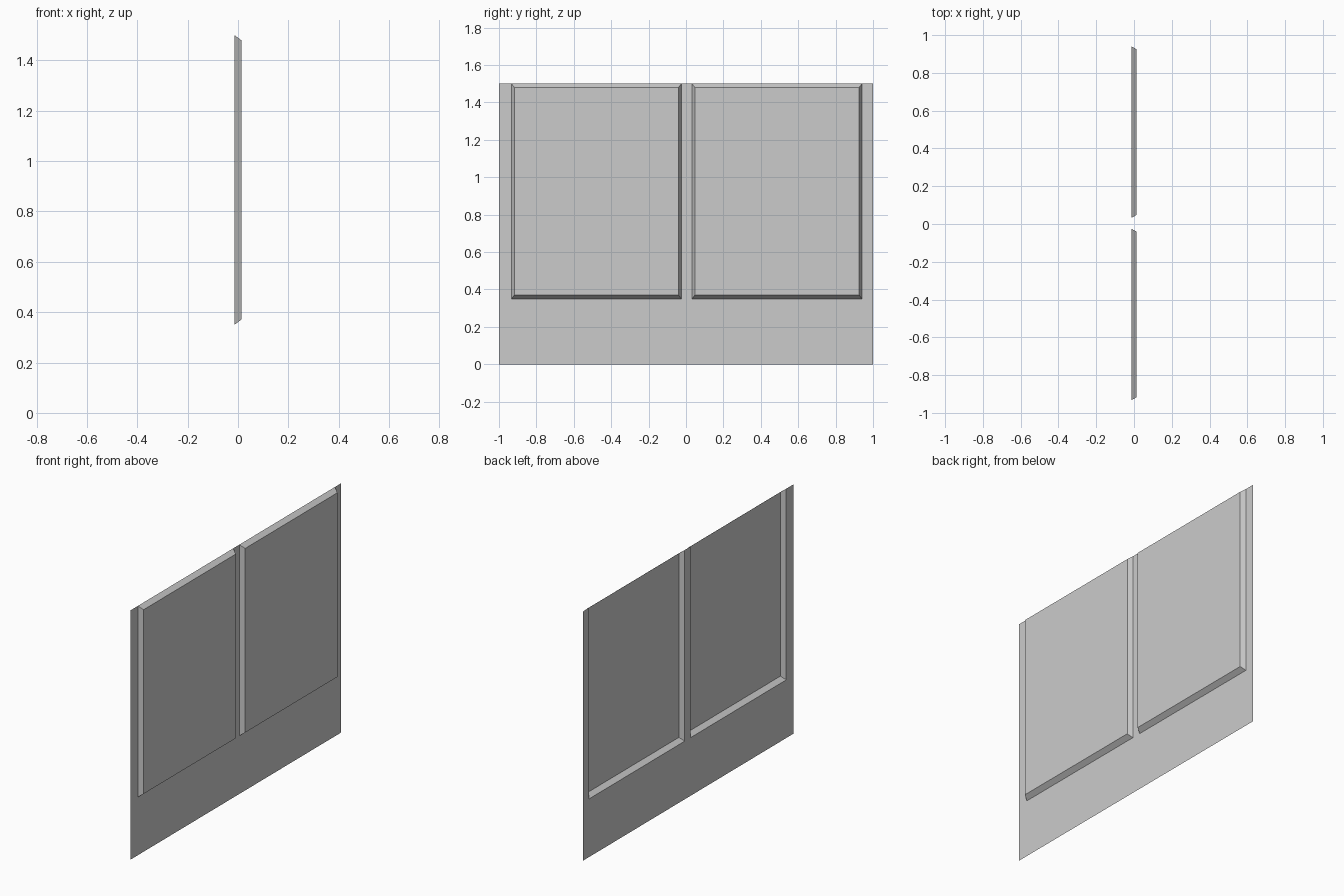
import bpy
import bmesh

cube = bpy.data.objects.get("Cube")
if cube:
    bpy.data.objects.remove(cube, do_unlink=True)

# Material
grey = bpy.data.materials.new("plain grey")
grey.use_nodes = True
colour = (0.6, 0.6, 0.6, 1)
grey.diffuse_color = colour
grey.node_tree.nodes["Principled BSDF"].inputs["Base Color"].default_value = colour

# Thin sheet, divided into stiles, a lower rail and two panel fields
BACK, FRONT = -0.014, 0.014
Y_CUTS = [-1, -0.933, -0.025, 0.032, 0.941, 1]
Z_CUTS = [0, 0.35, 1.5]
BEVEL_Y, BEVEL_Z = 0.016, 0.021

bm = bmesh.new()
grid = [[bm.verts.new((BACK, y, z)) for z in Z_CUTS] for y in Y_CUTS]
panels = []
for i in range(len(Y_CUTS) - 1):
    for j in range(len(Z_CUTS) - 1):
        face = bm.faces.new((grid[i][j], grid[i + 1][j],
                             grid[i + 1][j + 1], grid[i][j + 1]))
        if j == 1 and i in (1, 3):
            panels.append(face)
bm.normal_update()

# Raise each panel towards +x with bevelled borders; the back stays hollow
for panel in panels:
    centre = panel.calc_center_median()
    half_y = max(v.co.y for v in panel.verts) - centre.y
    half_z = max(v.co.z for v in panel.verts) - centre.z
    bmesh.ops.inset_individual(bm, faces=[panel], thickness=0.01)
    for v in panel.verts:
        side_y = 1 if v.co.y > centre.y else -1
        side_z = 1 if v.co.z > centre.z else -1
        v.co = (FRONT,
                centre.y + side_y * (half_y - BEVEL_Y),
                centre.z + side_z * (half_z - BEVEL_Z))
bm.normal_update()

mesh = bpy.data.meshes.new("panelled_sheet")
bm.to_mesh(mesh)
bm.free()
mesh.materials.append(grey)
sheet = bpy.data.objects.new("panelled_sheet", mesh)
bpy.context.collection.objects.link(sheet)
